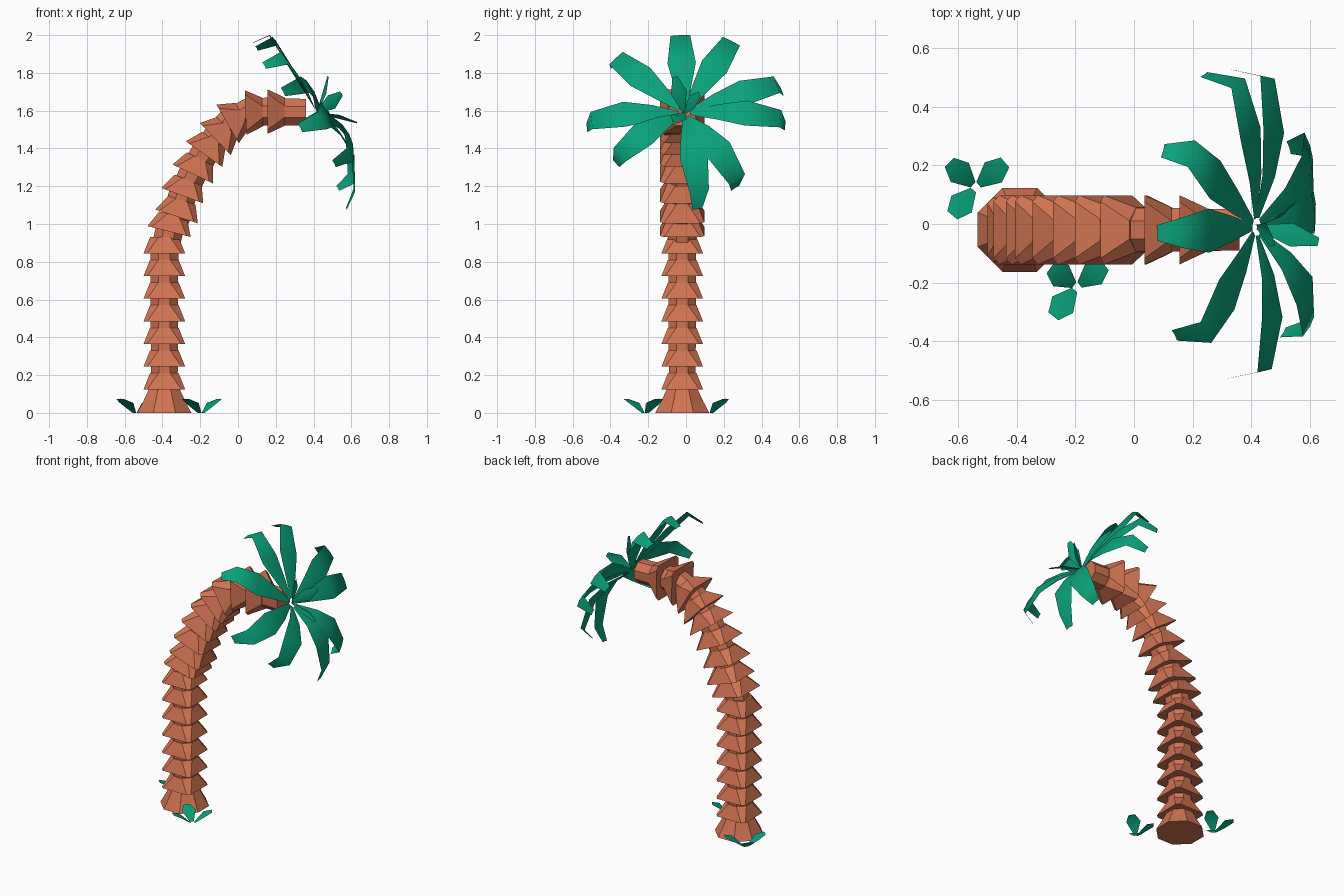
import bpy
from math import sin, cos, radians
from mathutils import Vector as V

if "Cube" in bpy.data.objects:
    bpy.data.objects.remove(bpy.data.objects["Cube"])


def material(name, rgb):
    m = bpy.data.materials.new(name)
    m.diffuse_color = (*rgb, 1)
    m.use_nodes = True
    m.node_tree.nodes["Principled BSDF"].inputs["Base Color"].default_value = m.diffuse_color
    return m


BARK = material("bark", (0.63, 0.17, 0.085))
GREEN = material("leaf_green", (0.003, 0.36, 0.2))
YC = -0.02  # trunk plane
OCT = 0.414  # corner ratio of a regular octagon


def add(name, verts, faces, mat):
    me = bpy.data.meshes.new(name)
    me.from_pydata(verts, [], faces)
    me.materials.append(mat)
    ob = bpy.data.objects.new(name, me)
    bpy.context.collection.objects.link(ob)
    return ob


def loft(name, sections):
    """Capped eight-sided sweep; section = (x, z, tilt degrees, half width, corner ratio)."""
    vs, fs, n = [], [], 8
    for x, z, tilt, r, q in sections:
        t = radians(tilt)
        u, w = V((cos(t), 0, -sin(t))), V((0, 1, 0))
        for a, b in [(1, q), (q, 1), (-q, 1), (-1, q), (-1, -q), (-q, -1), (q, -1), (1, -q)]:
            vs.append(V((x, YC, z)) + r * (a * u + b * w))
    for k in range(len(sections) - 1):
        for i in range(n):
            j = (i + 1) % n
            fs.append((k*n + i, k*n + j, k*n + n + j, k*n + n + i))
    last = (len(sections) - 1) * n
    fs += [tuple(range(n))[::-1], tuple(last + i for i in range(n))]
    return add(name, vs, fs, BARK)


def leaf(name, pts, halves, n, sag):
    """Smooth blade through pts, facing n, edges dropped by sag * half width."""
    vs, fs = [], []
    side = n.cross(pts[-2] - pts[0]).normalized()
    for p, h in zip(pts, halves):
        vs += [p - side*h - n*h*sag, p, p + side*h - n*h*sag]
    for k in range(len(pts) - 1):
        a = 3 * k
        fs += [(a, a + 3, a + 4, a + 1), (a + 1, a + 4, a + 5, a + 2)]
    ob = add(name, vs, fs, GREEN)
    if ob.data.polygons[0].normal.dot(n) < 0:
        ob.data.flip_normals()
    for p in ob.data.polygons:
        p.use_smooth = True
    return ob


# Trunk core following the bend
bend = [(-.365, .96, 14), (-.325, 1.04, 18), (-.295, 1.15, 20), (-.24, 1.265, 25),
        (-.18, 1.37, 35), (-.12, 1.45, 46), (-.055, 1.53, 60),
        (.04, 1.59, 88), (.155, 1.595, 90)]
core = [(-.39, 0, 0, .07, OCT), (-.39, .85, 0, .074, OCT)]
core += [(*b, .074, OCT) for b in bend] + [(.36, 1.592, 90, .07, OCT)]
loft("trunk_core", core)

# Flared foot
loft("trunk_foot", [(-.39, 0, 0, .143, OCT), (-.39, .06, 0, .112, OCT),
                    (-.39, .14, 0, .075, OCT)])

# Bark skirts with nearly square lower rims, straight part then bend
skirts = [(-.39, .125 + .12 * i, 0, .11) for i in range(7)]
skirts += [(*b, .118) for b in bend]
for i, (x, z, tilt, r) in enumerate(skirts):
    t, h = radians(tilt), .085 if i < 7 else .09
    loft(f"bark_skirt_{i}", [(x, z, tilt, r, .82),
                             (x + h*sin(t), z + h*cos(t), tilt, .076, OCT)])

# Crown of large fronds: bend point and tip of each
crown = V((.42, -.01, 1.59))
axis = V((.88, 0, .47)).normalized()
fronds = [((.17, -.03, 2.0), (.08, -.03, 1.96)),
          ((.20, .24, 1.97), (.10, .25, 1.93)),
          ((.36, .48, 1.74), (.24, .51, 1.70)),
          ((.46, .50, 1.56), (.34, .525, 1.52)),
          ((.60, .27, 1.24), (.53, .26, 1.19)),
          ((.62, .07, 1.18), (.575, .06, 1.08)),
          ((.60, -.35, 1.37), (.51, -.37, 1.32)),
          ((.45, -.50, 1.55), (.33, -.525, 1.51)),
          ((.25, -.37, 1.88), (.14, -.38, 1.84))]
for i, (b, t) in enumerate(fronds):
    b, t = V(b), V(t)
    root = crown.lerp(b, .06)
    push = .04 - .09 * (b.z - crown.z)
    pts = [root, root.lerp(b, .3) + axis*push*.8, root.lerp(b, .62) + axis*push, b, t]
    leaf(f"frond_{i}", pts, (.012, .045, .075, .052, .026), axis, .1)

# Young leaves in the crown centre
for i, tip in enumerate([(.48, -.06, 1.78), (.55, .07, 1.69), (.63, -.06, 1.54)]):
    tip = V(tip)
    n = (axis - (tip - crown).normalized() * .6).normalized()
    leaf(f"young_leaf_{i}", [crown, crown.lerp(tip, .55) + n*.015, tip],
         (.008, .042, .015), n, .25)

# Ground tufts: centre and tips
tufts = [((-.54, .125), [(-.63, .21), (-.44, .21), (-.62, .03)]),
         ((-.195, -.215), [(-.285, -.15), (-.10, -.14), (-.275, -.315)])]
for k, (c, tips) in enumerate(tufts):
    for i, tip in enumerate(tips):
        c3, t3 = V((*c, 0)), V((*tip, .075))
        pts = [c3.lerp(t3, .1), c3.lerp(t3, .6) + V((0, 0, .012)), t3]
        pts[0].z = 0
        leaf(f"tuft_{k}_leaf_{i}", pts, (.012, .045, .022), V((0, 0, 1)), .1)
